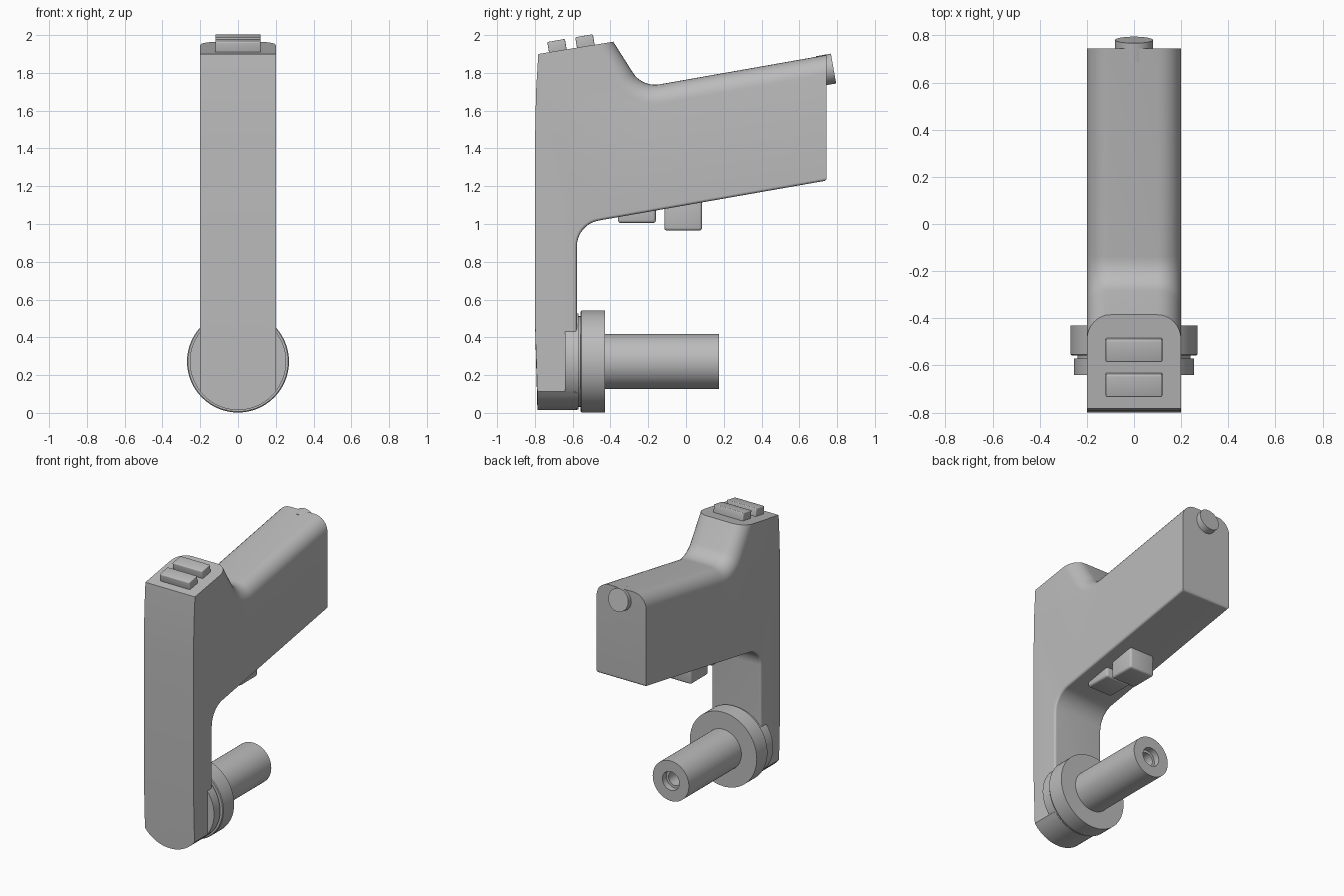
import bpy, bmesh
from math import sin, cos, tan, pi, radians, sqrt
from mathutils import Vector, Matrix

cube = bpy.data.objects.get("Cube")
if cube:
    bpy.data.objects.remove(cube, do_unlink=True)

GREY = (0.5, 0.5, 0.5, 1.0)
grey = bpy.data.materials.new("plain grey")
grey.use_nodes = True
grey.diffuse_color = GREY
grey.node_tree.nodes["Principled BSDF"].inputs["Base Color"].default_value = GREY

HALF = 0.2                      # half the body width
AXIS_Z = 0.27                   # height of the shaft axis
TILT = radians(10)


def finish(name, bm, bevel=0.0, weighted=False, segments=3):
    """Turn a bmesh into a smooth-shaded object with an optional bevel."""
    bmesh.ops.recalc_face_normals(bm, faces=bm.faces)
    mesh = bpy.data.meshes.new(name)
    bm.to_mesh(mesh)
    bm.free()
    mesh.materials.append(grey)
    ob = bpy.data.objects.new(name, mesh)
    bpy.context.collection.objects.link(ob)
    bpy.ops.object.select_all(action='DESELECT')
    ob.select_set(True)
    bpy.context.view_layer.objects.active = ob
    if bevel:
        mod = ob.modifiers.new("rounding", 'BEVEL')
        mod.width = bevel
        mod.segments = segments
        mod.limit_method = 'WEIGHT' if weighted else 'ANGLE'
        mod.use_clamp_overlap = not weighted
        bpy.ops.object.modifier_apply(modifier=mod.name)
    bpy.ops.object.shade_smooth_by_angle(angle=radians(32))
    return ob


def fillet(a, corner, b, radius, steps=10):
    """Points of an arc that rounds a profile corner."""
    a, c, b = Vector(a), Vector(corner), Vector(b)
    u, v = (a - c).normalized(), (b - c).normalized()
    half = u.angle(v) / 2
    centre = c + (u + v).normalized() * radius / sin(half)
    start = c + u * radius / tan(half) - centre
    end = c + v * radius / tan(half) - centre
    turn = start.angle(end)
    return [tuple(centre + (start * sin(turn * (1 - t)) + end * sin(turn * t)) / sin(turn))
            for t in (i / steps for i in range(steps + 1))]


def box(name, size, centre, tilt=0.0, bevel=0.01):
    bm = bmesh.new()
    place = Matrix.Translation(centre) @ Matrix.Rotation(tilt, 4, 'X') @ Matrix.Diagonal((*size, 1))
    bmesh.ops.create_cube(bm, size=1, matrix=place)
    return finish(name, bm, bevel)


def lathe(name, profile, centre, tilt=0.0, sides=64):
    """Spin (y, radius) points about the y axis."""
    bm = bmesh.new()
    verts = [bm.verts.new((0, y, r)) for y, r in profile]
    edges = [bm.edges.new(pair) for pair in zip(verts, verts[1:])]
    bmesh.ops.spin(bm, geom=verts + edges, cent=(0, 0, 0), axis=(0, 1, 0),
                   angle=2 * pi, steps=sides, use_duplicate=False)
    bmesh.ops.remove_doubles(bm, verts=bm.verts, dist=0.0005)
    bm.transform(Matrix.Translation(centre) @ Matrix.Rotation(tilt, 4, 'X'))
    return finish(name, bm)


# Body: side profile with filleted inner corners
arm_foot, tower_back = (-0.578, 0.112), (-0.385, 1.965)
rear_top, rear_low = (0.745, 1.895), (0.745, 1.23)
front = [(-0.787, 0.112), (-0.8, 0.5), (-0.8, 1.4), (-0.794, 1.7), (-0.782, 1.9)]
upper = [tower_back] + fillet(tower_back, (-0.232, 1.723), rear_top, 0.14) + [rear_top]
lower = [rear_low] + fillet(rear_low, (-0.578, 0.998), arm_foot, 0.14) + [arm_foot]
profile = front + upper + lower

bm = bmesh.new()
sides = [[bm.verts.new((x, y, z)) for y, z in profile] for x in (-HALF, HALF)]
for ring in sides:
    bm.faces.new(ring)
count = len(profile)
for i in range(count):
    j = (i + 1) % count
    bm.faces.new((sides[0][i], sides[0][j], sides[1][j], sides[1][i]))

# Broad rounding along the top, slight rounding along the underside
weight = bm.edges.layers.float.new("bevel_weight_edge")
first_low = len(front) + len(upper)
for ring in sides:
    for i in range(len(front), first_low - 1):
        bm.edges.get((ring[i], ring[i + 1]))[weight] = 1.0
    for i in range(first_low, count - 1):
        bm.edges.get((ring[i], ring[i + 1]))[weight] = 0.15
bm.edges.get((sides[0][first_low], sides[1][first_low]))[weight] = 0.15

# Rounded foot of the arm
foot_edges = [bm.edges.get((sides[0][i], sides[1][i])) for i in (0, count - 1)]
bmesh.ops.subdivide_edges(bm, edges=foot_edges, cuts=19)
for v in bm.verts:
    if v.co.z < 0.12 and abs(v.co.x) < HALF - 0.001:
        v.co.z = AXIS_Z - sqrt(0.255 ** 2 - v.co.x ** 2)
finish("body", bm, 0.1, weighted=True, segments=8)

# Mounting shaft with flange, collar and stepped bore
lathe("mounting_shaft",
      [(-0.64, 0), (-0.64, 0.255), (-0.57, 0.255), (-0.57, 0.24), (-0.558, 0.24),
       (-0.558, 0.265), (-0.553, 0.27), (-0.43, 0.27), (-0.43, 0.146), (0.175, 0.146),
       (0.175, 0.068), (0.13, 0.068), (0.13, 0.05), (0.04, 0.05), (0.04, 0)],
      (0, 0, AXIS_Z + 0.002))

# Rear push button
lathe("rear_button", [(-0.08, 0), (-0.08, 0.08), (0, 0.08), (0, 0)],
      (0, 0.781, 1.823), TILT)

# Pair of buttons on the tower top
for name, y, z in (("front_top_button", -0.682, 1.937), ("back_top_button", -0.534, 1.962)):
    box(name, (0.24, 0.095, 0.07), (0, y, z), TILT, 0.006)

# Trigger blocks under the grip
box("small_trigger", (0.2, 0.2, 0.12), (0, -0.26, 1.065), bevel=0.015)
box("large_trigger", (0.2, 0.2, 0.2), (0, -0.015, 1.065), bevel=0.015)
